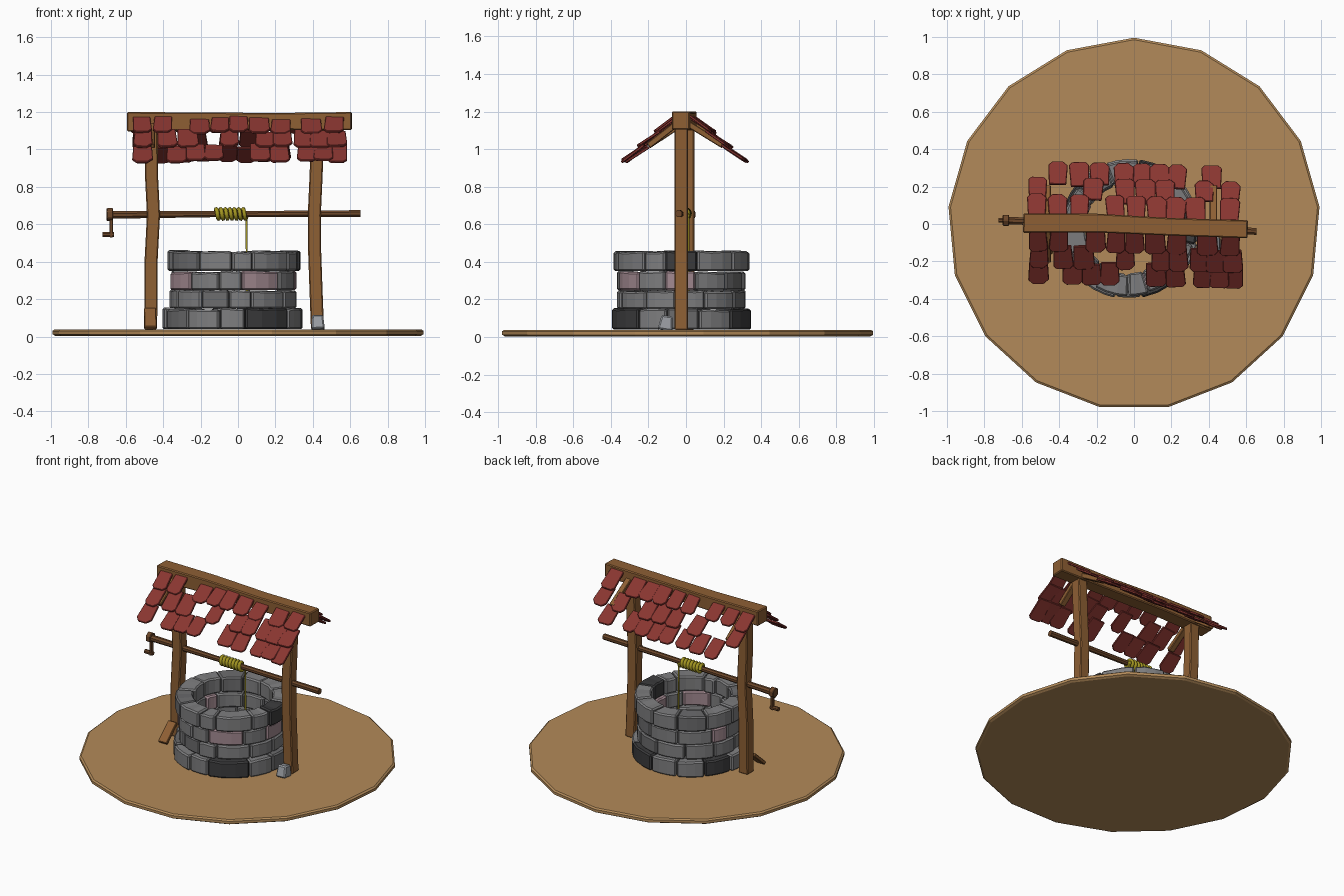
import bpy, bmesh, math, random
from math import sin, cos, radians, pi
from mathutils import Vector, Matrix

if "Cube" in bpy.data.objects:
    bpy.data.objects.remove(bpy.data.objects["Cube"])
random.seed(4)

def mat(name, r, g, b):
    m = bpy.data.materials.new(name)
    m.diffuse_color = (r, g, b, 1)
    m.use_nodes = True
    m.node_tree.nodes["Principled BSDF"].inputs["Base Color"].default_value = m.diffuse_color
    return m

SAND = mat("sand", .45, .255, .10)
WOOD = mat("wood", .27, .115, .034)
DARKWOOD = mat("dark_wood", .15, .062, .022)
TILE = mat("red_tile", .25, .036, .03)
ROPE = mat("yellow_rope", .36, .30, .015)
GREY = mat("grey_stone", .21, .21, .215)
MID = mat("mid_grey_stone", .15, .15, .155)
DARK = mat("dark_stone", .045, .045, .047)
PINK = mat("pink_stone", .36, .25, .28)
LIGHT = mat("light_stone", .32, .335, .36)

def finish(name, bm, mats, bevel=0):
    bmesh.ops.recalc_face_normals(bm, faces=bm.faces)
    me = bpy.data.meshes.new(name)
    bm.to_mesh(me)
    bm.free()
    ob = bpy.data.objects.new(name, me)
    bpy.context.collection.objects.link(ob)
    for m in mats:
        me.materials.append(m)
    if bevel:
        b = ob.modifiers.new("bevel", 'BEVEL')
        b.width, b.segments = bevel, 1
        b.limit_method, b.angle_limit = 'ANGLE', radians(35)
    return ob

def loft(bm, rings, mi=0):
    """Skin closed rings of points and cap both ends."""
    vs = [[bm.verts.new(p) for p in r] for r in rings]
    n = len(vs[0])
    fs = [bm.faces.new((a[i], a[(i + 1) % n], b[(i + 1) % n], b[i]))
          for a, b in zip(vs, vs[1:]) for i in range(n)]
    fs += [bm.faces.new(vs[0]), bm.faces.new(vs[-1])]
    for f in fs:
        f.material_index = mi

def beam(name, path, sides, m, bevel=0):
    """Bar through (point, half_a, half_b) stations; four sides means a box."""
    bm = bmesh.new()
    d = (Vector(path[-1][0]) - Vector(path[0][0])).normalized()
    u = Vector((1, 0, 0)) if abs(d.x) < .7 else Vector((0, 1, 0))
    u = (u - d * u.dot(d)).normalized()
    w = d.cross(u)
    k = math.sqrt(2) if sides == 4 else 1
    rings = []
    for p, a, b in path:
        angs = [2 * pi * (i + .5) / sides for i in range(sides)]
        rings.append([Vector(p) + u * a * k * cos(t) + w * b * k * sin(t) for t in angs])
    loft(bm, rings)
    return finish(name, bm, [m], bevel)

# Ground disc with 17 sides
bm = bmesh.new()
def disc(r, z):
    return [(r * sin(2 * pi * i / 17), r * cos(2 * pi * i / 17), z) for i in range(17)]
loft(bm, [disc(.982, .004), disc(.996, .012), disc(.996, .03), disc(.985, .038)])
finish("ground", bm, [SAND])

# Well: four rings of irregular wedge stones, angles from the front towards +x
STONES = [GREY, MID, DARK, PINK]
RINGS = [  # z0, z1, radius, stone edges, colour index by stone
    (.038, .148, .372, [-75, -41, -11.5, 10, 52, 78, 105, 135, 172, 200, 228, 257], {0: 1, 3: 2, 7: 2, 10: 2, 5: 1}),
    (.148, .247, .337, [-63, -31, -4, 17, 55, 85, 112, 145, 175, 208, 240, 268], {1: 1, 7: 1}),
    (.247, .347, .337, [-80, -42, -13, 8, 47, 75, 103, 134, 165, 200, 238, 257], {0: 3, 3: 3, 5: 3, 10: 3, 7: 1}),
    (.350, .455, .356, [-66, -31, -1, 17, 56, 76, 104, 140, 172, 200, 231, 262], {0: 1, 5: 2, 9: 1}),
]
for k, (z0, z1, rad, edges, cols) in enumerate(RINGS):
    bm = bmesh.new()
    for i, a in enumerate(edges):
        b = (edges + [edges[0] + 360])[i + 1]
        ro, ri = rad + random.uniform(-.006, .008), .245 + random.uniform(-.01, .01)
        t0, t1 = z0 + .001, z1 + random.uniform(-.004, .004)
        secs = []
        for j in range(4):
            t = radians(a + .4 + (b - a - .8) * j / 3)
            dz = random.uniform(-.004, .004)
            secs.append([(-.025 + r * sin(t), -.025 - r * cos(t), z)
                         for r, z in ((ri, t0), (ro, t0), (ro, t1 + dz), (ri, t1 + dz))])
        loft(bm, secs, cols.get(i, 0))
    finish("well_stone_ring_%d" % (k + 1), bm, STONES, .009)

# Crooked posts
for name, y, prof in (
        ("left_post", .008, ((.038, -.468), (.15, -.466), (.4, -.465), (.65, -.452), (.85, -.462), (1.12, -.465))),
        ("right_post", -.025, ((.038, .425), (.25, .417), (.45, .41), (.65, .408), (.85, .417), (1.12, .427)))):
    beam(name, [((x, y, z), .035, .036) for z, x in prof], 4, WOOD, .006)

# Ridge beam, slightly twisted in plan
beam("ridge_beam", [((-.592, .005, 1.148), .052, .052), ((-.2, .005, 1.15), .05, .048),
                    ((.2, -.015, 1.15), .047, .045), ((.608, -.028, 1.152), .048, .048)], 4, WOOD, .006)

# Rafters on both slopes above the posts
for x, y0 in ((-.465, .008), (.425, -.02)):
    for s in (-1, 1):
        beam("rafter", [((x, y0 + s * .03, 1.135), .02, .016), ((x, s * .2, 1.018), .02, .016)], 4, WOOD, .004)

# Leaning board at the left post and loose rock at the right post
beam("leaning_board", [((-.468, -.155, .045), .032, .011), ((-.47, -.04, .145), .032, .011)], 4, WOOD, .003)
beam("loose_rock", [((.428, -.112, .036), .036, .04), ((.425, -.1, .112), .03, .03)], 4, LIGHT, .008)

# Axle with crank
def ax(x):
    return .02 - (x + .7) * .044
beam("axle", [((-.7, ax(-.7), .65), .022, .022), ((-.1, ax(-.1), .654), .017, .017),
              ((.655, ax(.655), .657), .02, .02)], 8, DARKWOOD)
beam("crank_hub", [((-.702, .02, .652), .034, .036), ((-.668, .02, .652), .034, .036)], 6, DARKWOOD, .004)
beam("crank_arm", [((-.678, .02, .64), .009, .012), ((-.678, .02, .53), .009, .012)], 4, DARKWOOD, .003)
beam("crank_handle", [((-.725, .02, .545), .014, .014), ((-.664, .02, .545), .014, .014)], 8, DARKWOOD)

# Rope coil and hanging rope
def tube(name, pts, r):
    cu = bpy.data.curves.new(name, 'CURVE')
    cu.dimensions, cu.bevel_depth, cu.bevel_resolution, cu.use_fill_caps = '3D', r, 1, True
    sp = cu.splines.new('POLY')
    sp.points.add(len(pts) - 1)
    for q, p in zip(sp.points, pts):
        q.co = (*p, 1)
    ob = bpy.data.objects.new(name, cu)
    bpy.context.collection.objects.link(ob)
    cu.materials.append(ROPE)
    bpy.ops.object.select_all(action='DESELECT')
    ob.select_set(True)
    bpy.context.view_layer.objects.active = ob
    bpy.ops.object.convert(target='MESH')

N, TURNS = 84, 7
coil = []
for i in range(N + 1):
    x, t = -.122 + .168 * i / N, 2 * pi * TURNS * i / N
    coil.append((x, ax(x) + .026 * cos(t), .655 + .026 * sin(t)))
tube("rope_coil", coil, .0115)
tube("hanging_rope", [coil[-1], (.048, coil[-1][1], .06)], .006)

# Roof tiles: three rows a side with missing tiles; x centres per row
ROWS = {
    -1: [[-.51, -.405, -.205, -.1, .005, .115, .225, .395, .51],
         [-.51, -.375, -.265, -.045, .15, .24, .355, .44, .53],
         [-.51, -.325, -.225, -.13, .12, .225, .37, .455, .53]],
    1: [[-.52, -.41, -.29, -.105, .01, .12, .225, .325, .515],
        [-.515, -.215, -.05, .06, .165, .375, .52],
        [-.405, -.295, -.185, -.055, .045, .14, .235, .415]],
}
ENDS = [(.148, 1.083), (.238, 1.007), (.322, .932)]
for s, rows in ROWS.items():
    bm = bmesh.new()
    for row, (y, z) in zip(rows, ENDS):
        for x in row:
            w, L = random.uniform(.05, .058), .145 + random.uniform(-.01, .012)
            c = random.uniform(.018, .03)
            prof = [(-w * .9, L), (w * .9, L), (w, c), (w - c, 0), (c * .8 - w, 0), (-w, c * .9)]
            pitch = radians(35 + random.uniform(-2.5, 2.5))
            turn = Matrix.Rotation(random.uniform(-.06, .06), 2)
            dz = random.uniform(-.008, .006)
            rings = []
            for h in (0, .014):
                ring = []
                for p in prof:
                    u, v = turn @ Vector(p)
                    ring.append((x + u, s * (y - v * cos(pitch) + h * sin(pitch)) - .012 * x / .5 - .004,
                                 z + dz + v * sin(pitch) + h * cos(pitch)))
                rings.append(ring)
            loft(bm, rings)
    finish("front_roof_tiles" if s < 0 else "back_roof_tiles", bm, [TILE], .003)
